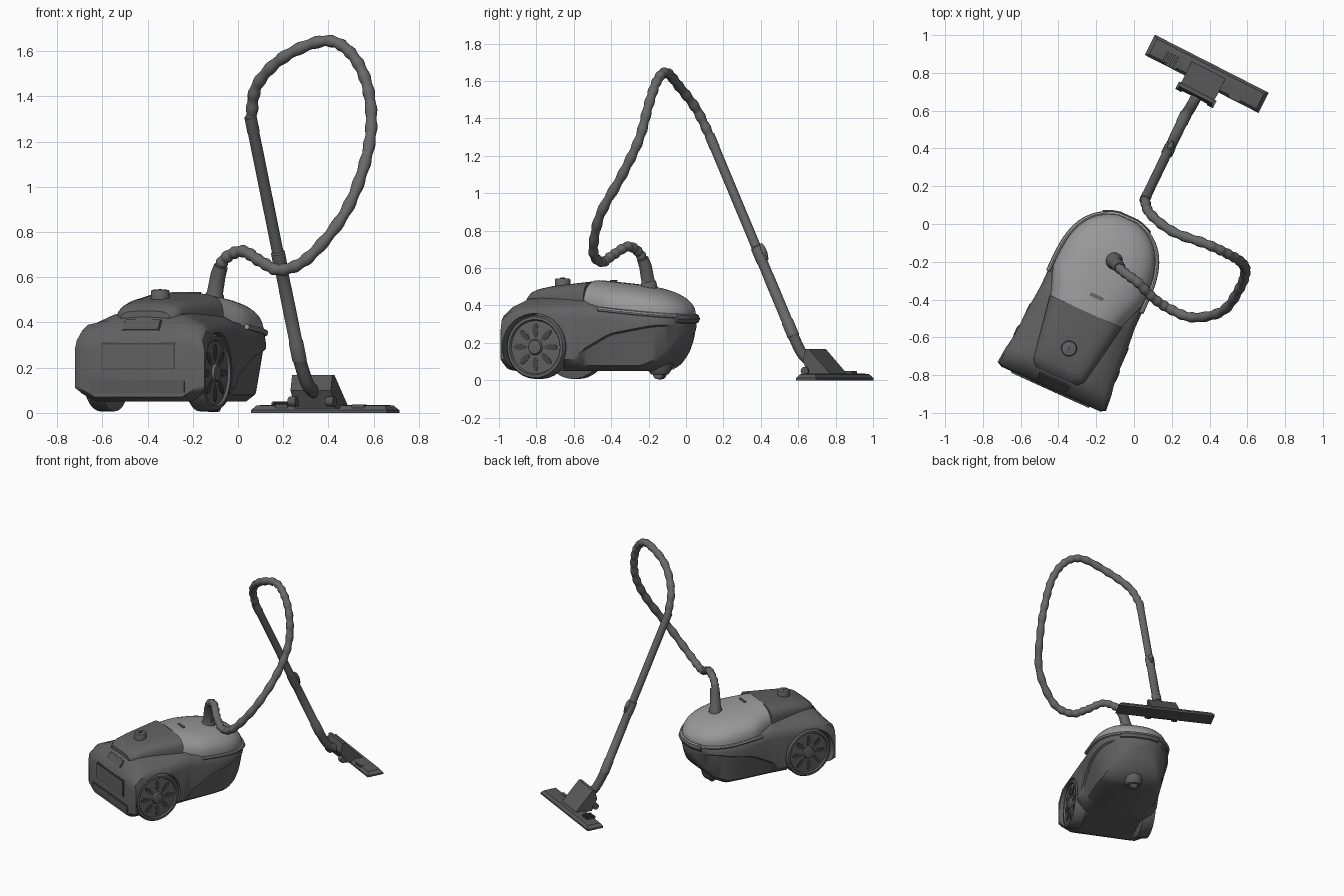
import bpy, bmesh, math
from mathutils import Vector, Matrix

if "Cube" in bpy.data.objects:
    bpy.data.objects.remove(bpy.data.objects["Cube"])


def material(name, c):
    m = bpy.data.materials.new(name)
    m.use_nodes = True
    m.diffuse_color = (c, c, c, 1)
    m.node_tree.nodes["Principled BSDF"].inputs["Base Color"].default_value = (c, c, c, 1)
    return m


BODY = material("dark grey plastic", 0.12)
COVER = material("light grey plastic", 0.32)
HOSE = material("hose grey", 0.14)
NOZZLE = material("nozzle grey", 0.1)
SLOT = material("deep grey", 0.06)

# Placement frames: local x runs across the part, local y runs forward
WORLD = Matrix.Identity(4)
CAR = Matrix.Translation((-0.435, -0.86, 0)) @ Matrix.Rotation(math.radians(-24.4), 4, 'Z')
HEAD = Matrix.Translation((0.385, 0.795, 0)) @ Matrix.Rotation(math.radians(-27), 4, 'Z')


def finish(name, bm, mat, frame):
    bm.transform(frame)
    bmesh.ops.recalc_face_normals(bm, faces=bm.faces)
    me = bpy.data.meshes.new(name)
    bm.to_mesh(me)
    bm.free()
    me.materials.append(mat)
    ob = bpy.data.objects.new(name, me)
    bpy.context.collection.objects.link(ob)
    return ob


def skin(name, rings, mat, frame=WORLD):
    """Closed loft through rings of equal point count."""
    bm = bmesh.new()
    rows = [[bm.verts.new(p) for p in ring] for ring in rings]
    n = len(rows[0])
    for a, b in zip(rows, rows[1:]):
        for i in range(n):
            bm.faces.new((a[i], a[(i + 1) % n], b[(i + 1) % n], b[i]))
    bm.faces.new(rows[0])
    bm.faces.new(rows[-1])
    return finish(name, bm, mat, frame)


def tube(name, path, radii, mat, frame=WORLD, n=16, axis=None):
    """Round sweep along a path; a fixed axis turns it into a lathe."""
    path = [Vector(p) for p in path]
    rings, side = [], None
    for i, p in enumerate(path):
        t = axis or (path[min(i + 1, len(path) - 1)] - path[max(i - 1, 0)]).normalized()
        side = side or t.orthogonal()
        side = (side - t * side.dot(t)).normalized()
        up = t.cross(side)
        angles = [2 * math.pi * k / n for k in range(n)]
        rings.append([p + radii[i] * (side * math.cos(a) + up * math.sin(a)) for a in angles])
    return skin(name, rings, mat, frame)


def box(name, size, loc, mat, frame, tilt=0, bevel=0.005):
    bm = bmesh.new()
    bmesh.ops.create_cube(bm, size=1)
    bmesh.ops.scale(bm, vec=size, verts=bm.verts)
    bmesh.ops.bevel(bm, geom=bm.edges[:], offset=min(bevel, min(size) * 0.4), segments=2,
                    affect='EDGES')
    place = Matrix.Translation(loc) @ Matrix.Rotation(math.radians(tilt), 4, 'X')
    return finish(name, bm, mat, frame @ place)


def at(table, v):
    for (a, x), (b, y) in zip(table, table[1:]):
        if v <= b:
            return x + (y - x) * max(0, (v - a) / (b - a))
    return table[-1][1]


def spline(pts, k):
    p = [Vector(q) for q in pts]
    p = [2 * p[0] - p[1]] + p + [2 * p[-1] - p[-2]]
    out = []
    for a, b, c, d in zip(p, p[1:], p[2:], p[3:]):
        for j in range(k):
            t = j / k
            out.append(0.5 * (2 * b + (c - a) * t + (2 * a - 5 * b + 4 * c - d) * t * t
                              + (3 * b - a - 3 * c + d) * t ** 3))
    return out + [p[-2]]


# Shared body proportions along the length
SEAM = [(-.015, .30), (0, .34), (.05, .385), (.44, .40), (1, .345)]
TOP = [(-.015, .31), (0, .355), (.05, .42), (.1, .445), (.45, .465), (.58, .402), (1, .35)]
FLOOR = [(-.015, .07), (.03, .05), (.78, .05), (.85, .085), (.91, .145), (.975, .25)]
CREASE = [(-.015, .12), (.42, .12), (.47, .17), (.62, .25), (.86, .295), (1, .295)]
INSET = [(.42, 0), (.47, .014), (.9, .014), (.97, 0)]


def nose(v):
    return math.sqrt(max(0, 1 - max(0, (v - .55) / .43) ** 3.3))


def width(v):
    return (.315 - .09 * min(v, .46)) * nose(v) - (.03 if v < 0 else 0)


def hull_ring(v):
    w, zs, zt, zb, zc = width(v), at(SEAM, v), at(TOP, v), at(FLOOR, v), at(CREASE, v)
    b = w * (.92 - .14 * v)
    half = [(0, zb), (b * .8, zb), (b, zb + .03), (w - at(INSET, v), zc - .008), (w, zc),
            (w, zs - .06), (w * .97, zs - .02), (w * .88, zs + .005), (w * .55, zt - .01), (0, zt)]
    z, pts = zb, []
    for x, h in half:
        z = min(max(z, h), zt)
        pts.append((x, v, z))
    return pts + [(-x, y, h) for x, y, h in pts[-2:0:-1]]


# Main hull with wheel wells cut out
stations = [-.015, 0, .02, .05, .1, .17, .24, .31, .37, .42, .435, .45, .47, .51]
noses = [.55 + .425 * (1 - (1 - k / 18) ** 1.8) for k in range(19)]
hull = skin("body_hull", [hull_ring(v) for v in stations + noses], BODY, CAR)
X = Vector((1, 0, 0))
WHEEL_V, WHEEL_Z = .188, .177
for s in (1, -1):
    cutter = tube("well_cutter", [(s * .19, WHEEL_V, WHEEL_Z), (s * .45, WHEEL_V, WHEEL_Z)],
                  [.18, .18], BODY, CAR, 40, X)
    cutter.hide_render = True
    mod = hull.modifiers.new("well", 'BOOLEAN')
    mod.operation, mod.object, mod.solver = 'DIFFERENCE', cutter, 'EXACT'
    bpy.context.view_layer.objects.active = hull
    bpy.ops.object.modifier_apply(modifier=mod.name)
    bpy.data.objects.remove(cutter)


def dome_ring(v, w, base, h, power):
    ring = []
    for k in range(25):
        a = math.pi * k / 24
        c, s = math.cos(a), max(0, math.sin(a))
        ring.append((math.copysign(abs(c) ** (2 / power), c) * w, v, base + h * s ** (2 / power)))
    return ring


# Light front cover, its rim and the rear hood
TUCK = [(.435, .07), (.58, .014), (1, .012)]
skin("front_cover", [dome_ring(v, max(.01, width(v) - at(TUCK, v)), at(SEAM, v) - .005,
                               .14 * nose(v), 2.5)
                     for v in [.435, .47, .51] + noses[:-1]], COVER, CAR)
HOOD_W = [(.06, .12), (.09, .15), (.44, .21)]
HOOD_Z = [(.06, .45), (.1, .485), (.2, .505), (.44, .53)]
skin("rear_hood", [dome_ring(v, at(HOOD_W, v), .4, at(HOOD_Z, v) - .4, 4)
                   for v in (.06, .075, .09, .12, .2, .3, .38, .437)], BODY, CAR)
rim = [(width(v) - .003, v, at(SEAM, v) - .008) for v in noses]
loop = rim + [(-x, y, z) for x, y, z in reversed(rim)]
tube("cover_rim", loop, [.012] * len(loop), COVER, CAR, 8)
grip = [(x, y - .01, z - .012) for x, y, z in loop if abs(x) < .13]
tube("nose_handle", grip, [.028] * len(grip), BODY, CAR, 8)
box("cover_latch", (.075, .02, .008), (.02, .53, .531), HOSE, CAR)

# Power knob
Z = Vector((0, 0, 1))
tube("power_knob", [(0, .22, z) for z in (.49, .536, .543, .545)], [.042, .042, .038, .03],
     BODY, CAR, 24, Z)
box("knob_mark", (.008, .03, .006), (0, .22, .546), SLOT, CAR)

# Rear wall details
box("rear_panel_gap", (.364, .008, .124), (0, -.013, .25), SLOT, CAR)
box("rear_panel", (.355, .012, .115), (0, -.015, .25), BODY, CAR)
box("rear_bar", (.46, .03, .06), (0, -.008, .115), NOZZLE, CAR)
box("hood_grip", (.18, .014, .06), (0, .026, .386), NOZZLE, CAR, -32)

# Big side wheels with petal slots
for s, side in ((1, "left"), (-1, "right")):
    prof = [(.2, .155), (.206, .17), (.278, .17), (.288, .163), (.289, .148), (.278, .142),
            (.282, .042), (.295, .036), (.298, .02)]
    tube(side + "_wheel", [(s * u, WHEEL_V, WHEEL_Z) for u, r in prof], [r for u, r in prof],
         BODY, CAR, 40, X)
    bm = bmesh.new()
    for k in range(8):
        m = (Matrix.Translation((s * .279, WHEEL_V, WHEEL_Z)) @ Matrix.Rotation(k * math.pi / 4, 4, 'X')
             @ Matrix.Translation((0, 0, .09)) @ Matrix.Diagonal((1, .42, 1, 1))
             @ Matrix.Rotation(math.pi / 2, 4, 'Y'))
        bmesh.ops.create_cone(bm, cap_ends=True, segments=16, radius1=.038, radius2=.038,
                              depth=.009, matrix=m)
    finish(side + "_wheel_slots", bm, SLOT, CAR)

# Front caster
tube("caster_mount", [(0, .79, z) for z in (.03, .05, .09)], [.045, .06, .07], BODY, CAR, 20, Z)
tube("caster_wheel", [(-.025, .79, .035), (.025, .79, .035)], [.03, .03], NOZZLE, CAR, 16, X)

# Corrugated hose with its collar
hose_path = spline([(-.105, -.2, .5), (-.09, -.215, .6), (-.06, -.25, .68), (.02, -.31, .715),
                    (.1, -.39, .67), (.19, -.45, .632), (.315, -.495, .69), (.47, -.46, .88),
                    (.56, -.34, 1.1), (.59, -.25, 1.29), (.565, -.2, 1.47), (.49, -.155, 1.6),
                    (.38, -.105, 1.645), (.205, -.04, 1.575), (.085, .055, 1.45),
                    (.057, .13, 1.3)], 12)
tube("hose", hose_path, [.0255 + .0028 * math.sin(i * math.pi / 2.5) for i in range(len(hose_path))],
     HOSE, n=14)
tube("hose_collar", [(-.105, -.197, .49), (-.104, -.2, .52), (-.102, -.203, .53), (-.088, -.217, .61),
                     (-.075, -.232, .65)], [.046, .042, .036, .034, .031], BODY, n=20)

# Wand, trigger and elbow
start, end = Vector((.057, .13, 1.3)), Vector((.272, .575, .235))
steps = [(-.01, .027), (.05, .0275), (.06, .0255), (.55, .0255), (.555, .031), (.62, .031),
         (.63, .028), (.7, .028), (.71, .029), (.92, .029), (.925, .032), (1, .032)]
tube("wand", [start.lerp(end, t) for t, r in steps], [r for t, r in steps], HOSE, n=18)
grip_at = start.lerp(end, .575) + Vector((.012, .026, .01))
tube("wand_trigger", [grip_at + (end - start) * t for t in (-.03, -.01, .02, .05)],
     [.008, .016, .016, .008], HOSE, n=10)
tube("wand_elbow", spline([end, (.295, .61, .16), (.315, .645, .115), (.35, .71, .085)], 5),
     [.029] * 16, NOZZLE, n=18)

# Floor nozzle: tapered slab, wedge neck, pivots and pedals
slab = [(.338, .06, 0), (.338, .06, .012), (.318, .045, .032), (.3, .03, .035)]
skin("nozzle_slab", [[(x, y, z), (-x, y, z), (-x, -y, z), (x, -y, z)] for x, y, z in slab],
     NOZZLE, HEAD)
neck = [(-.14, .1), (-.125, .168), (-.105, .168), (.022, .036), (.022, .02), (-.1, .02)]
skin("nozzle_neck", [[(u, y, z) for y, z in neck] for u in (-.1, .1)], NOZZLE, HEAD)
for s, side in ((1, "left"), (-1, "right")):
    tube(side + "_pivot", [(s * .075, -.125, .05), (s * .112, -.125, .05)], [.022, .022],
         NOZZLE, HEAD, 16, X)
    box(side + "_edge_guard", (.07, .035, .015), (s * .19, -.04, .03), NOZZLE, HEAD)
for k in range(4):
    box("pedal_rib", (.011, .07, .02), (-.235 + k * .02, -.02, .04), NOZZLE, HEAD)

# Smooth shading with crisp edges
bpy.ops.object.select_all(action='DESELECT')
for ob in bpy.context.scene.objects:
    if ob.type == 'MESH':
        ob.select_set(True)
        bpy.context.view_layer.objects.active = ob
bpy.ops.object.shade_smooth_by_angle(angle=math.radians(35))
